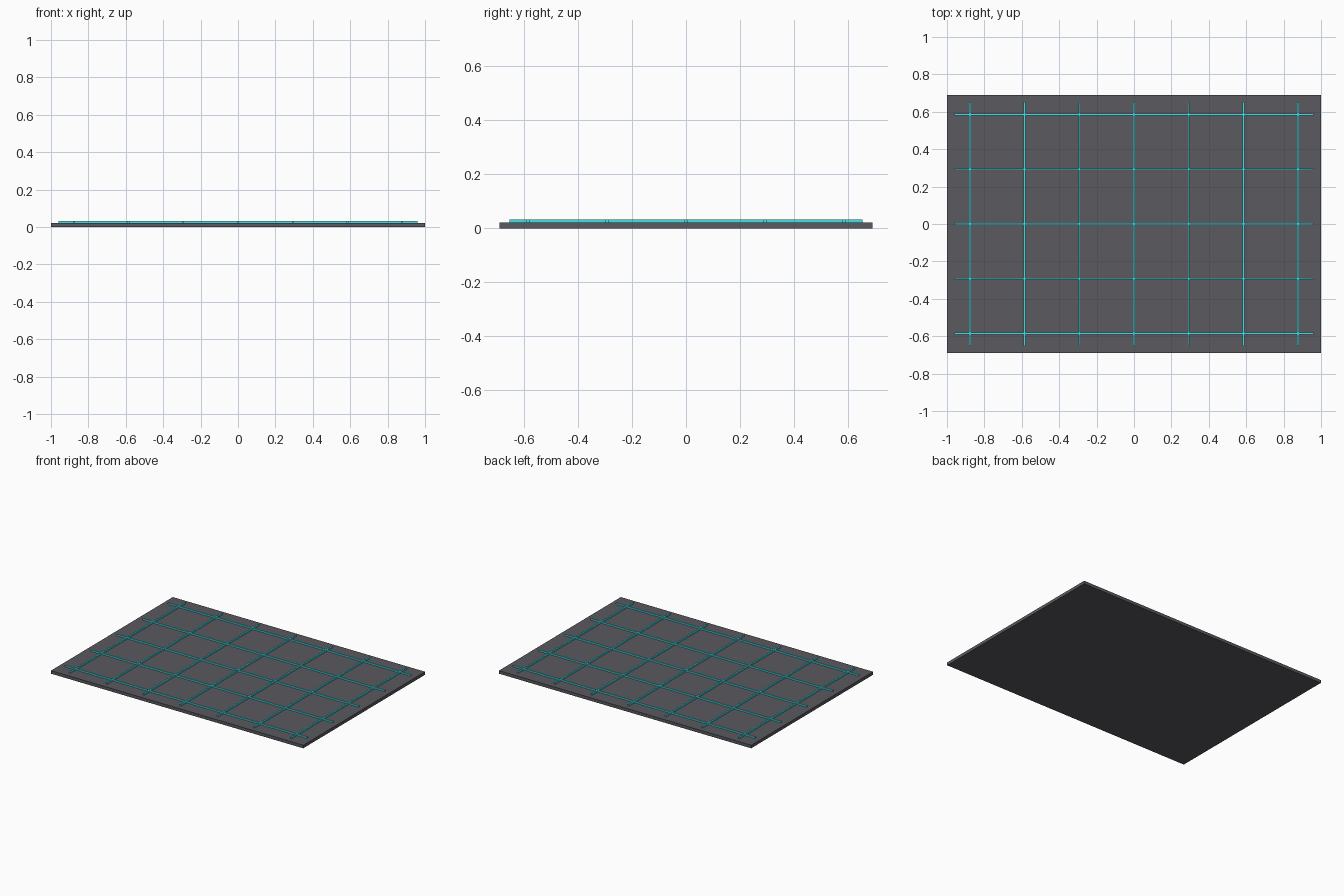
import bpy

if "Cube" in bpy.data.objects:
    bpy.data.objects.remove(bpy.data.objects["Cube"])


def material(name, color):
    m = bpy.data.materials.new(name)
    m.diffuse_color = color
    m.use_nodes = True
    m.node_tree.nodes["Principled BSDF"].inputs["Base Color"].default_value = m.diffuse_color
    return m


def box(name, size, center, mat):
    bpy.ops.mesh.primitive_cube_add(size=1, location=center)
    o = bpy.context.object
    o.name = name
    o.scale = size
    bpy.ops.object.transform_apply(location=False, rotation=False, scale=True)
    o.data.materials.append(mat)
    return o


dark = material("dark_panel", (0.1, 0.1, 0.115, 1))
cyan = material("cyan_line", (0.06, 0.75, 0.8, 1))

SLAB_H, LINE_H, LINE_W, STEP = 0.022, 0.01, 0.01, 0.2925
line_z = SLAB_H + LINE_H / 2

# Floor slab
box("floor_slab", (2, 1.38, SLAB_H), (0, 0, SLAB_H / 2), dark)

# Raised lines running front to back
for i in range(-3, 4):
    box(f"long_line_y_{i + 3}", (LINE_W, 1.306, LINE_H), (i * STEP, 0, line_z), cyan)

# Raised lines running left to right
for i in range(-2, 3):
    box(f"long_line_x_{i + 2}", (1.92, LINE_W, LINE_H), (0, i * STEP, line_z), cyan)
